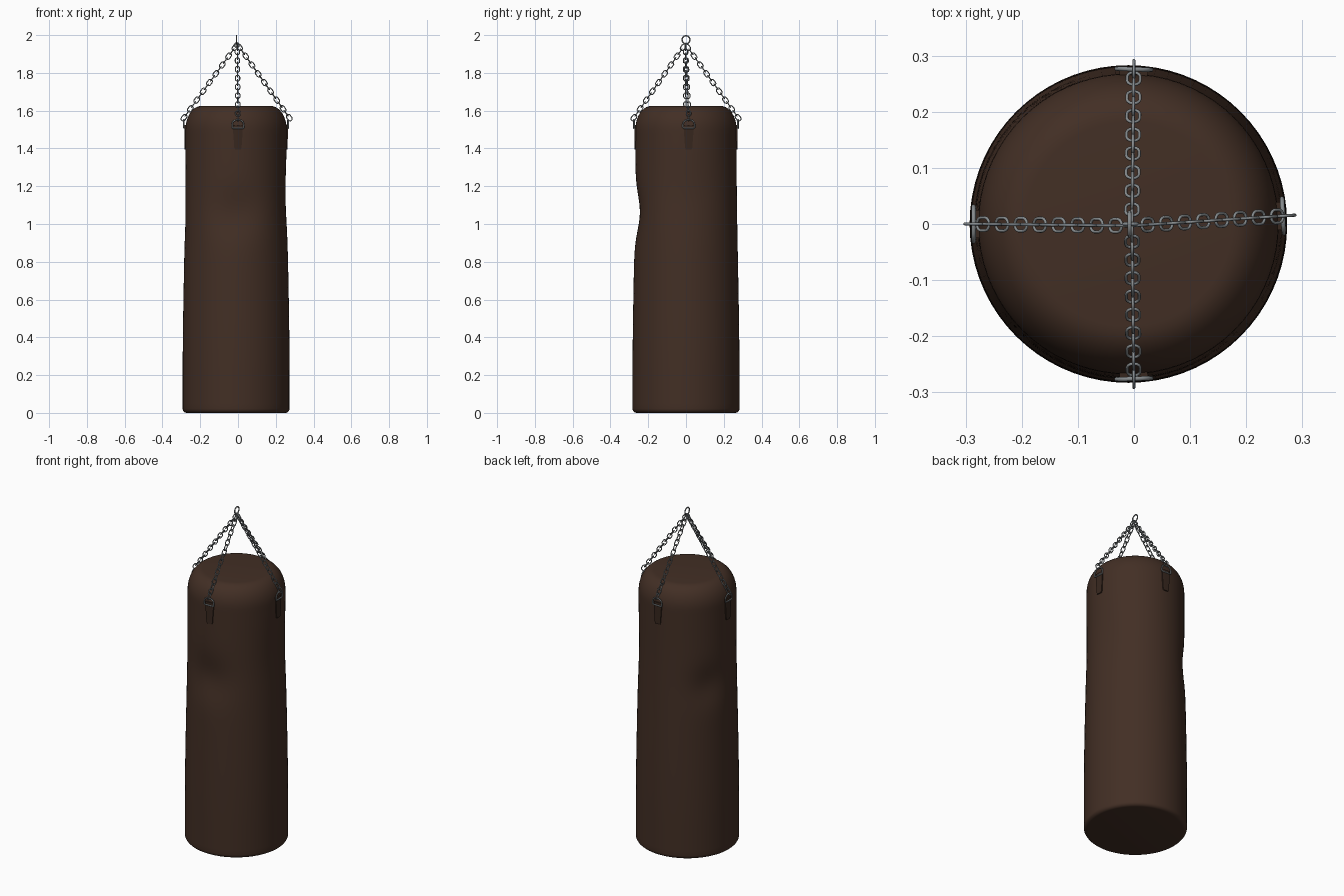
import bpy, bmesh, math
from mathutils import Vector, Matrix

if "Cube" in bpy.data.objects:
    bpy.data.objects.remove(bpy.data.objects["Cube"])

def material(name, rgb):
    m = bpy.data.materials.new(name)
    m.diffuse_color = (*rgb, 1)
    m.use_nodes = True
    m.node_tree.nodes["Principled BSDF"].inputs["Base Color"].default_value = m.diffuse_color
    return m

LEATHER = material("brown_leather", (0.055, 0.028, 0.018))
STRAP = material("dark_strap", (0.038, 0.02, 0.013))
STEEL = material("chain_steel", (0.24, 0.26, 0.27))

CX = -0.01  # bag axis sits slightly left of the hook

def finish(bm, name, mat, angle=60):
    bmesh.ops.recalc_face_normals(bm, faces=bm.faces)
    me = bpy.data.meshes.new(name)
    bm.to_mesh(me)
    bm.free()
    me.materials.append(mat)
    ob = bpy.data.objects.new(name, me)
    bpy.context.collection.objects.link(ob)
    bpy.ops.object.select_all(action='DESELECT')
    ob.select_set(True)
    bpy.context.view_layer.objects.active = ob
    bpy.ops.object.shade_smooth_by_angle(angle=math.radians(angle))
    return ob

def bridge(bm, rows):
    for a, b in zip(rows, rows[1:]):
        n = len(a)
        for i in range(n):
            j = (i + 1) % n
            bm.faces.new((a[i], a[j], b[j], b[i]))

# --- bag surface: tapered radius with worn-in punch dents ---
DENTS = [  # azimuth, height, depth, angular spread, height spread
    (-90, 1.06, 0.026, 28, 0.13),
    (150, 1.03, 0.020, 22, 0.11),
    (5, 1.15, 0.008, 35, 0.18)]

def smooth(a, b, t):
    t = min(max((t - a) / (b - a), 0), 1)
    return t * t * (3 - 2 * t)

def side_radius(z, ang):
    r = 0.283 - 0.015 * smooth(0.2, 1.35, z)
    for az, h, depth, sa, sz in DENTS:
        d = (math.degrees(ang) - az + 180) % 360 - 180
        r -= depth * math.exp(-(d / sa) ** 2 - ((z - h) / sz) ** 2)
    return r

def bag():
    prof = []  # height, inset from side
    for k in range(6):
        a = k / 5 * math.pi / 2
        prof.append((0.022 * (1 - math.cos(a)), 0.022 * (1 - math.sin(a))))
    prof += [(0.05 + 1.45 * k / 58, 0) for k in range(59)]
    for k in range(1, 11):
        a = k / 10 * math.pi / 2
        prof.append((1.50 + 0.125 * math.sin(a), 0.085 * (1 - math.cos(a))))
    bm = bmesh.new()
    rows = []
    for z, inset in prof:
        row = []
        for i in range(72):
            a = 2 * math.pi * i / 72
            r = side_radius(z, a) - inset
            row.append(bm.verts.new((CX + r * math.cos(a), r * math.sin(a), z)))
        rows.append(row)
    bridge(bm, rows)
    bm.faces.new(rows[0])
    bm.faces.new(rows[-1])
    finish(bm, "punching_bag", LEATHER, 50)

# --- round wire bent along a closed flat loop in the local XY plane ---
def wire_loop(bm, pts, rad, mat4, sides=8):
    n = len(pts)
    rows = []
    for i, p in enumerate(pts):
        t = (pts[(i + 1) % n] - pts[i - 1]).normalized()
        out = Vector((t.y, -t.x, 0))
        rows.append([bm.verts.new(mat4 @ (p + rad * (math.cos(s) * out + Vector((0, 0, math.sin(s))))))
                     for s in (2 * math.pi * k / sides for k in range(sides))])
    bridge(bm, rows + [rows[0]])

def stadium(half_len, half_wid, n=6):
    """Chain link outline, long along X."""
    c = half_len - half_wid
    pts = []
    for sx, start in ((1, -90), (-1, 90)):
        for k in range(n + 1):
            a = math.radians(start + 180 * k / n)
            pts.append(Vector((sx * c + half_wid * math.cos(a), half_wid * math.sin(a), 0)))
    return pts

def frame(x, y, z, loc):
    return Matrix.Translation(loc) @ Matrix((x, y, z)).transposed().to_4x4()

# --- four chains, each link turned a quarter from the last ---
def chain(name, start, end, count=17):
    bm = bmesh.new()
    d = (end - start).normalized()
    side = d.cross(Vector((0, 0, 1))).normalized()
    up = side.cross(d)
    for i in range(count):
        p = start.lerp(end, i / (count - 1))
        y, z = (up, -side) if i % 2 == 0 else (side, up)
        wire_loop(bm, stadium(0.0185, 0.0115), 0.0028, frame(d, y, z, p))
    finish(bm, name, STEEL)

# --- strap and D-shaped ring at the bag's shoulder ---
def d_ring(name, az, loc):
    bm = bmesh.new()
    tang = Vector((-math.sin(az), math.cos(az), 0))
    out = Vector((math.cos(az), math.sin(az), 0))
    pts = [Vector((0.031 * x, 0.022 * y, 0)) for x, y in
           ((-0.9, -1), (0, -1), (0.9, -1), (1, -0.85), (1, -0.1), (0.85, 0.5),
            (0.5, 0.9), (0, 1), (-0.5, 0.9), (-0.85, 0.5), (-1, -0.1), (-1, -0.85))]
    wire_loop(bm, pts, 0.004, frame(tang, Vector((0, 0, 1)), out, loc))
    finish(bm, name, STEEL)

def strap(name, az):
    """Tapered tab hugging the bag, with a free upper end around the ring."""
    bm = bmesh.new()
    rows = []
    for z, w in ((1.395, 0.015), (1.405, 0.019), (1.45, 0.022), (1.49, 0.025), (1.525, 0.025)):
        r = side_radius(min(z, 1.5), az)
        row = []
        for off, s in ((-0.01, -1), (-0.01, 1), (0.006, 1), (0.006, 0), (0.006, -1)):
            a = az + s * w / r
            row.append(bm.verts.new((CX + (r + off) * math.cos(a), (r + off) * math.sin(a), z)))
        rows.append(row)
    bridge(bm, rows)
    bm.faces.new(rows[0])
    bm.faces.new(rows[-1])
    finish(bm, name, STRAP, 30)

HOOK = Vector((-0.004, -0.003, 1.935))
for label, deg, extra in (("right", 3, 0.006), ("back", 88, 0), ("left", 180, 0), ("front", -88, 0)):
    az = math.radians(deg)
    r = side_radius(1.5, az) + 0.008
    ring = Vector((CX + r * math.cos(az), r * math.sin(az), 1.53))
    out = Vector((math.cos(az), math.sin(az), 0))
    strap(label + "_strap", az)
    d_ring(label + "_d_ring", az, ring)
    chain(label + "_chain", ring + out * extra + Vector((0, 0, 0.033)), HOOK + out * 0.012)

# --- hanging rings at the top ---
def hoop(name, loc, major, minor, x, y):
    bm = bmesh.new()
    pts = [Vector((major * math.cos(a), major * math.sin(a), 0))
           for a in (2 * math.pi * k / 24 for k in range(24))]
    wire_loop(bm, pts, minor, frame(x, y, x.cross(y), loc))
    finish(bm, name, STEEL)

Y, Z = Vector((0, 1, 0)), Vector((0, 0, 1))
hoop("top_ring", Vector((-0.008, 0, 1.9755)), 0.021, 0.0035, Y, Z)
hoop("joining_ring", Vector((-0.006, 0, 1.947)), 0.012, 0.0035, Vector((0.8, 0, -0.6)), Vector((0.6, 0, 0.8)))

bag()
